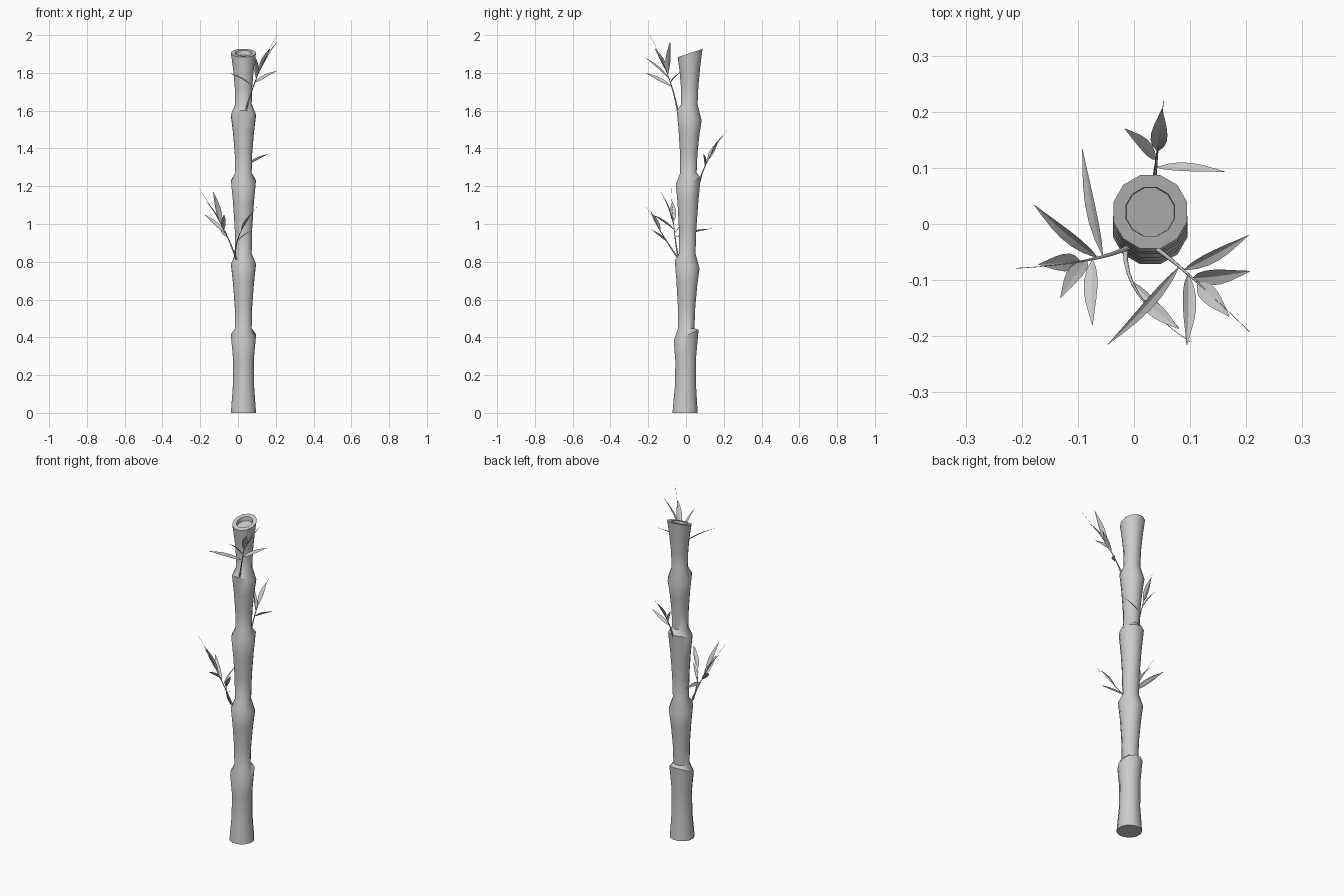
import bpy, bmesh, math
from mathutils import Vector

if "Cube" in bpy.data.objects:
    bpy.data.objects.remove(bpy.data.objects["Cube"])

SIDES = 12
CX = 0.029


def finish(bm, name, smooth=None):
    """Turn a bmesh into an object, smooth except at edges sharper than the angle."""
    bm.normal_update()
    if smooth:
        for f in bm.faces:
            f.smooth = True
        for e in bm.edges:
            e.smooth = len(e.link_faces) == 2 and e.calc_face_angle(0) < math.radians(smooth)
    me = bpy.data.meshes.new(name)
    bm.to_mesh(me)
    bm.free()
    me.update()
    ob = bpy.data.objects.new(name, me)
    bpy.context.scene.collection.objects.link(ob)
    return ob


def loft(bm, rings):
    """Skin closed rings and cap both ends."""
    for a, b in zip(rings, rings[1:]):
        n = len(a)
        for i in range(n):
            bm.faces.new((a[i], a[(i + 1) % n], b[(i + 1) % n], b[i]))
    bm.faces.new(rings[0][::-1])
    bm.faces.new(rings[-1])


def ring(bm, z, r, rise):
    """Slanted stalk ring; the stalk leans slightly backwards."""
    y = -0.005 + 0.014 * z
    angles = [2 * math.pi * (i + 0.5) / SIDES for i in range(SIDES)]
    return [bm.verts.new((CX + r * math.cos(a), y + r * math.sin(a),
                          z + rise / 2 * math.sin(a))) for a in angles]


def build_stalk(joints):
    """Each joint is (height, front-to-back rise of its slanted ring)."""
    bm = bmesh.new()
    rings = []
    z0 = 0.0
    for k, (z1, rise) in enumerate(joints):
        # each section flares from a narrow neck to a wide slanted ring
        neck, waist = (0.069, 0.058) if k == 0 else (0.045, 0.048)
        for t, r in ((0, neck), (0.35, waist), (0.7, 0.057), (1, 0.068)):
            rings.append(ring(bm, z0 + (z1 - z0) * t, r, rise * t * t))
        z0 = z1 + 0.05 - 0.2 * rise
    # hollow in the cut top
    rings.append(ring(bm, z1, 0.045, 0.03))
    rings.append(ring(bm, z1 - 0.025, 0.044, 0.03))
    loft(bm, rings)
    finish(bm, "main_stem", 35)


def twig(name, path, r0=0.005):
    """Tapered five-sided twig ending in a thin spike."""
    steps = 9
    bm = bmesh.new()
    rings = []
    for k in range(steps):
        t = k / (steps - 1)
        p = path(t)
        d = (path(t + 0.01) - path(t - 0.01)).normalized()
        u = d.cross(Vector((0.3, 1, 0.1))).normalized()
        v = d.cross(u)
        r = r0 * max(1 - 1.2 * t, 0.12)
        rings.append([bm.verts.new(p + r * (u * math.cos(a) + v * math.sin(a)))
                      for a in (2 * math.pi * i / 5 for i in range(5))])
    loft(bm, rings)
    finish(bm, name, 75)


def leaf(name, base, tip, width, facing):
    """Pointed leaf blade, lightly folded along the midrib and arched."""
    d = tip - base
    side = d.cross(facing).normalized()
    up = side.cross(d).normalized()
    bm = bmesh.new()
    rows = []
    for k in range(7):
        t = k / 6
        h = width / 2 * max(math.sin(math.pi * t ** 0.8), 0.04)
        mid = base + d * t + up * 0.03 * d.length * math.sin(math.pi * t)
        rows.append([bm.verts.new(mid + side * s * h + up * abs(s) * h * 0.3)
                     for s in (-1, 0, 1)])
    for a, b in zip(rows, rows[1:]):
        for i in (0, 1):
            bm.faces.new((a[i], a[i + 1], b[i + 1], b[i]))
    finish(bm, name)


def branch(name, base, bend, end, tips, width=0.022):
    """Curved twig through three points; leaves sprout in order around its bend."""
    base, bend, end = Vector(base), Vector(bend), Vector(end)
    ctrl = 2 * bend - (base + end) / 2
    out = Vector((end.x - base.x, end.y - base.y, 0)).normalized()

    def path(t):
        return base * (1 - t) ** 2 + ctrl * 2 * t * (1 - t) + end * t * t

    twig(name + "_twig", path)
    for k, tip in enumerate(tips):
        f = k / (len(tips) - 1)
        facing = Vector((0, 0, 1)) + out * 0.7 * (1 - f)
        leaf(f"{name}_leaf_{k + 1}", path(0.34 + 0.21 * f), Vector(tip),
             width + 0.01 * f, facing)


build_stalk([(0.41, 0.06), (0.785, -0.042), (1.228, 0.035), (1.574, -0.053), (1.905, 0.045)])
branch("upper_front", (0.042, -0.045, 1.60), (0.105, -0.097, 1.79), (0.206, -0.192, 2.0),
       [(-0.047, -0.215, 1.80), (0.204, -0.02, 1.81), (0.094, -0.216, 1.88),
        (0.207, -0.084, 1.965), (0.17, -0.165, 1.93)])
branch("lower_left", (-0.008, -0.04, 0.81), (-0.085, -0.065, 0.99), (-0.21, -0.079, 1.195),
       [(-0.092, 0.134, 0.975), (-0.178, 0.034, 1.05), (-0.074, -0.18, 1.05),
        (-0.131, -0.132, 1.17), (-0.17, -0.072, 1.12)])
branch("lower_front", (-0.015, -0.045, 0.82), (0.01, -0.128, 0.95), (0.1, -0.21, 1.09),
       [(0.08, -0.185, 0.97), (0.08, -0.187, 1.065)], 0.016)
branch("upper_back", (0.036, 0.072, 1.225), (0.041, 0.122, 1.35), (0.053, 0.22, 1.50),
       [(0.162, 0.093, 1.372), (-0.017, 0.17, 1.44), (0.05, 0.205, 1.48)], 0.02)
